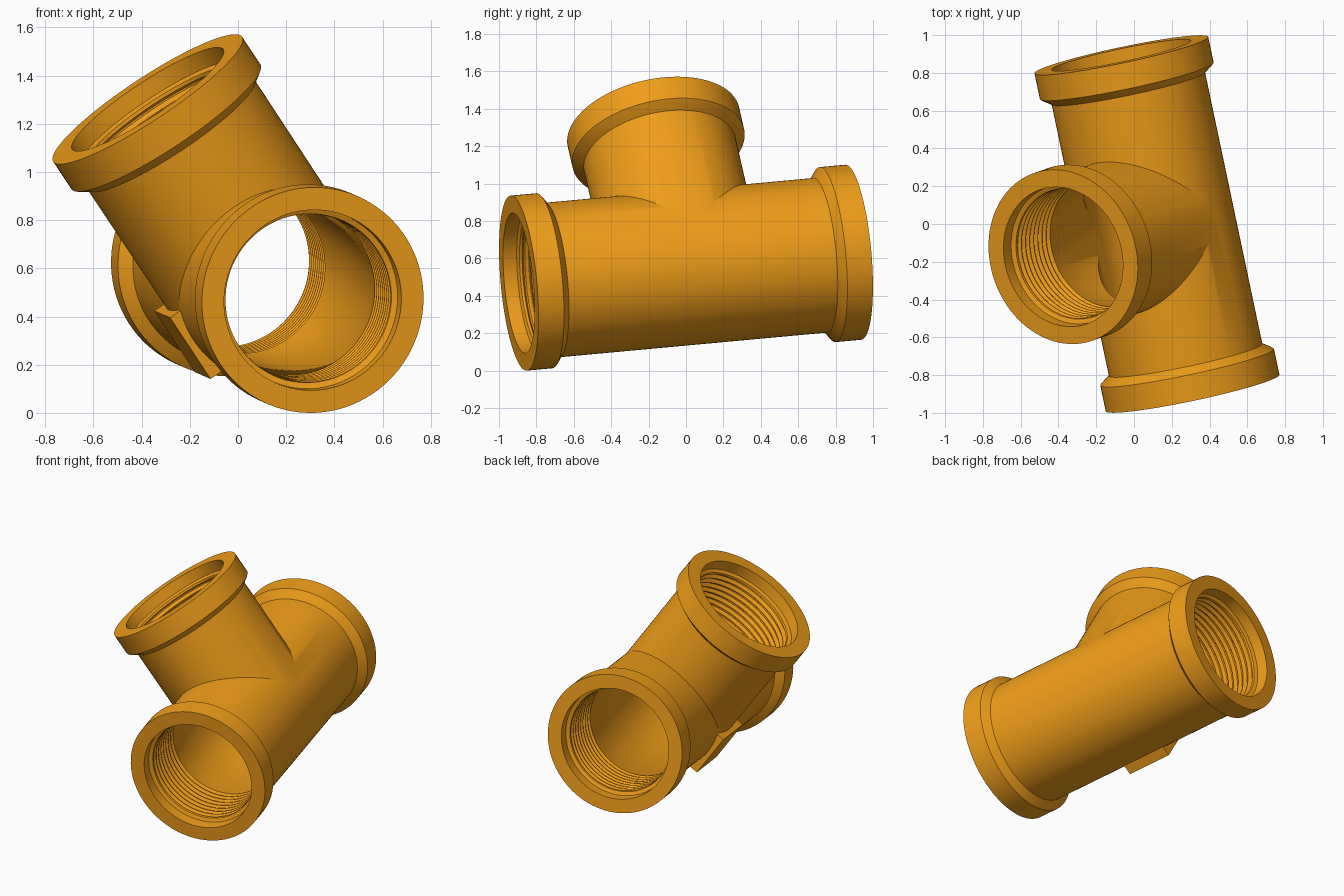
import bpy, bmesh, math
from mathutils import Vector, Matrix

if "Cube" in bpy.data.objects:
    bpy.data.objects.remove(bpy.data.objects["Cube"])

# Frame of the fitting: run axis, branch axis and their common normal
END_A = Vector((0.31, -0.894, 0.468))
END_B = Vector((-0.067, 0.894, 0.633))
CENTRE = (END_A + END_B) / 2
RUN = (END_B - END_A).normalized()
BRANCH = Vector((-0.541, -0.190, 0.819))
BRANCH = (BRANCH - RUN * BRANCH.dot(RUN)).normalized()
SIDE = RUN.cross(BRANCH)
HALF = (END_B - END_A).length / 2

COLLAR_R, TUBE_R, BORE_R, MOUTH_R = 0.47, 0.415, 0.352, 0.376
SEGMENTS = 96


def lathe(name, profile, axis, up):
    """Closed solid of revolution; profile is (distance along axis, radius)."""
    side = axis.cross(up)
    bm = bmesh.new()
    rings = []
    for t, r in profile:
        ring = []
        for i in range(SEGMENTS):
            a = 2 * math.pi * (i + 0.37) / SEGMENTS
            p = CENTRE + axis * t + up * (r * math.cos(a)) + side * (r * math.sin(a))
            ring.append(bm.verts.new(p))
        rings.append(ring)
    for lo, hi in zip(rings, rings[1:]):
        for i in range(SEGMENTS):
            j = (i + 1) % SEGMENTS
            bm.faces.new((lo[i], lo[j], hi[j], hi[i]))
    bm.faces.new(rings[0])
    bm.faces.new(rings[-1])
    return finish(name, bm)


def finish(name, bm):
    bmesh.ops.recalc_face_normals(bm, faces=bm.faces)
    mesh = bpy.data.meshes.new(name)
    bm.to_mesh(mesh)
    bm.free()
    obj = bpy.data.objects.new(name, mesh)
    bpy.context.collection.objects.link(obj)
    return obj


def outer_end():
    """Collar outline, from the tube out to the end face."""
    return [(HALF - 0.18, TUBE_R), (HALF - 0.15, COLLAR_R - 0.012),
            (HALF - 0.14, COLLAR_R), (HALF, COLLAR_R)]


def inner_end():
    """Bore outline with thread grooves, from the bore out past the end face."""
    pts = [(HALF - 0.42, BORE_R)]
    pitch = 0.04
    for k in range(8):
        t = HALF - 0.415 + k * pitch
        pts += [(t, 0.35), (t + 0.016, 0.371), (t + 0.024, 0.371), (t + 0.036, 0.35)]
    return pts + [(HALF - 0.085, 0.352), (HALF - 0.075, MOUTH_R), (HALF + 0.05, MOUTH_R)]


def mirrored(end):
    return [(-t, r) for t, r in reversed(end)] + end


def boolean(target, other, operation):
    mod = target.modifiers.new(operation.lower(), 'BOOLEAN')
    mod.operation = operation
    mod.solver = 'EXACT'
    mod.object = other
    bpy.context.view_layer.objects.active = target
    bpy.ops.object.modifier_apply(modifier=mod.name)
    bpy.data.objects.remove(other)


# Outer skin: run with two collars, branch with one
body = lathe("pipe_tee", mirrored(outer_end()), RUN, BRANCH)
boolean(body, lathe("branch_outer", [(0.0, TUBE_R - 0.003)] + outer_end(), BRANCH, RUN), 'UNION')

# Flat raised pad on the side of the run
bm = bmesh.new()
basis = Matrix((RUN, BRANCH, -SIDE)).transposed().to_4x4()
basis.translation = CENTRE - SIDE * 0.39 - BRANCH * 0.02
bmesh.ops.create_cube(bm, size=1, matrix=basis @ Matrix.Diagonal((0.32, 0.31, 0.11, 1)))
boolean(body, finish("side_pad", bm), 'UNION')

# Threaded bores
boolean(body, lathe("run_bore", mirrored(inner_end()), RUN, BRANCH), 'DIFFERENCE')
boolean(body, lathe("branch_bore", [(0.0, BORE_R - 0.003)] + inner_end(), BRANCH, RUN), 'DIFFERENCE')

# Finish
mat = bpy.data.materials.new("orange")
mat.diffuse_color = (0.87, 0.34, 0.01, 1)
mat.use_nodes = True
mat.node_tree.nodes["Principled BSDF"].inputs["Base Color"].default_value = mat.diffuse_color
body.data.materials.clear()
body.data.materials.append(mat)
bpy.ops.object.select_all(action='DESELECT')
body.select_set(True)
bpy.context.view_layer.objects.active = body
bpy.ops.object.shade_smooth_by_angle(angle=math.radians(25))
